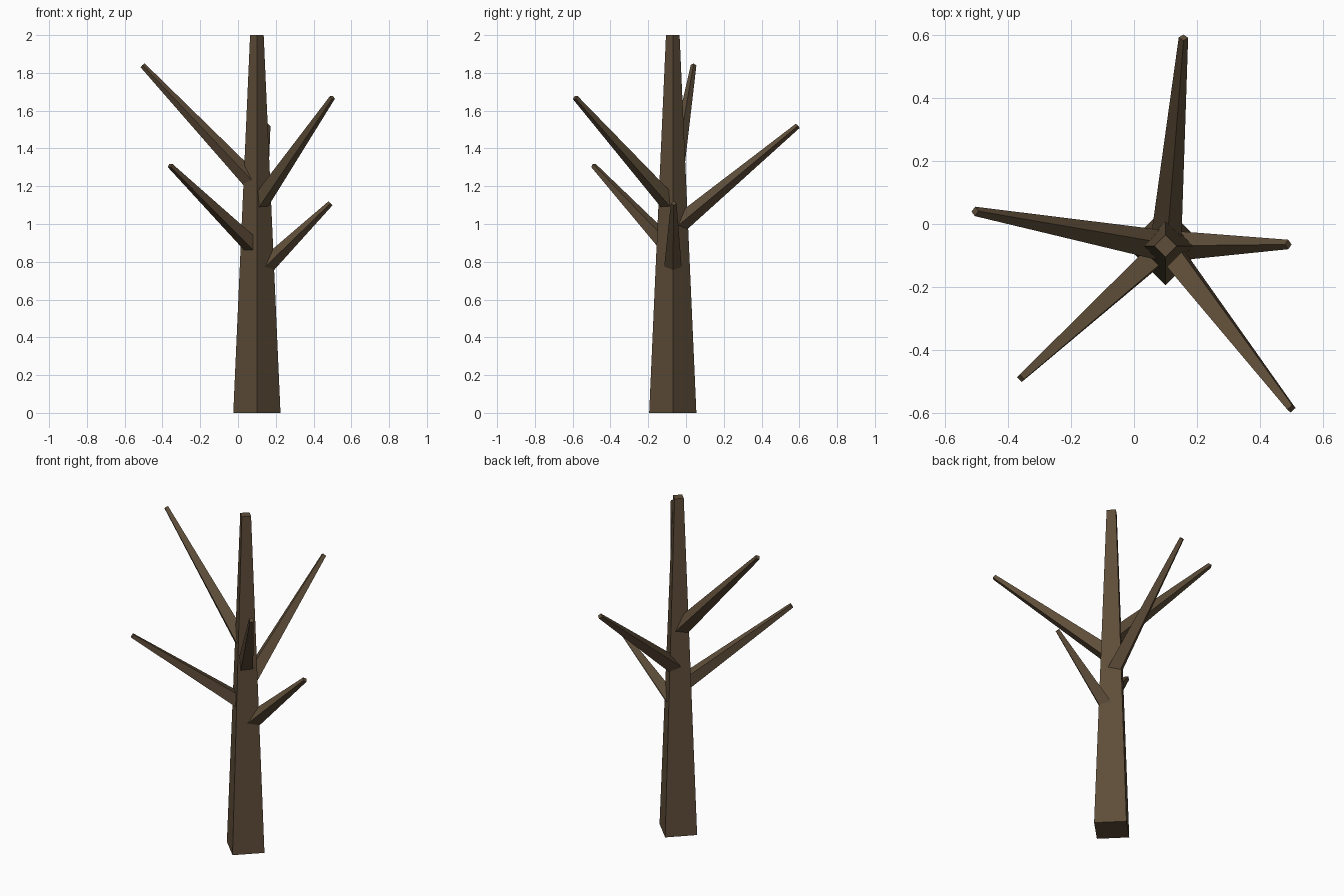
import bpy
from mathutils import Vector

if "Cube" in bpy.data.objects:
    bpy.data.objects.remove(bpy.data.objects["Cube"])

bark = bpy.data.materials.new("dark_brown_bark")
bark.diffuse_color = (0.114, 0.076, 0.041, 1)
bark.use_nodes = True
bark.node_tree.nodes["Principled BSDF"].inputs["Base Color"].default_value = bark.diffuse_color


def tapered_limb(name, start, end, r_start, r_end):
    """Four-sided tapered cone running from start to end."""
    start, end = Vector(start), Vector(end)
    axis = end - start
    bpy.ops.mesh.primitive_cone_add(vertices=4, radius1=r_start, radius2=r_end,
                                    depth=axis.length, location=(start + end) / 2)
    limb = bpy.context.object
    limb.name = name
    # shortest turn from vertical, so the roll follows the heading
    limb.rotation_mode = 'QUATERNION'
    limb.rotation_quaternion = Vector((0, 0, 1)).rotation_difference(axis)
    limb.data.materials.append(bark)
    return limb


# Trunk
TX, TY = 0.10, -0.07
tapered_limb("trunk", (TX, TY, 0), (TX, TY, 2), 0.125, 0.036)

# Branches: height on the trunk axis, tip position
branches = [
    (0.73, (0.49, -0.065, 1.11)),
    (0.86, (-0.36, -0.49, 1.31)),
    (0.97, (0.157, 0.592, 1.52)),
    (1.09, (0.50, -0.587, 1.67)),
    (1.20, (-0.505, 0.04, 1.84)),
]
for i, (height, tip) in enumerate(branches, 1):
    tapered_limb(f"branch_{i}", (TX, TY, height), tip, 0.05, 0.015)
